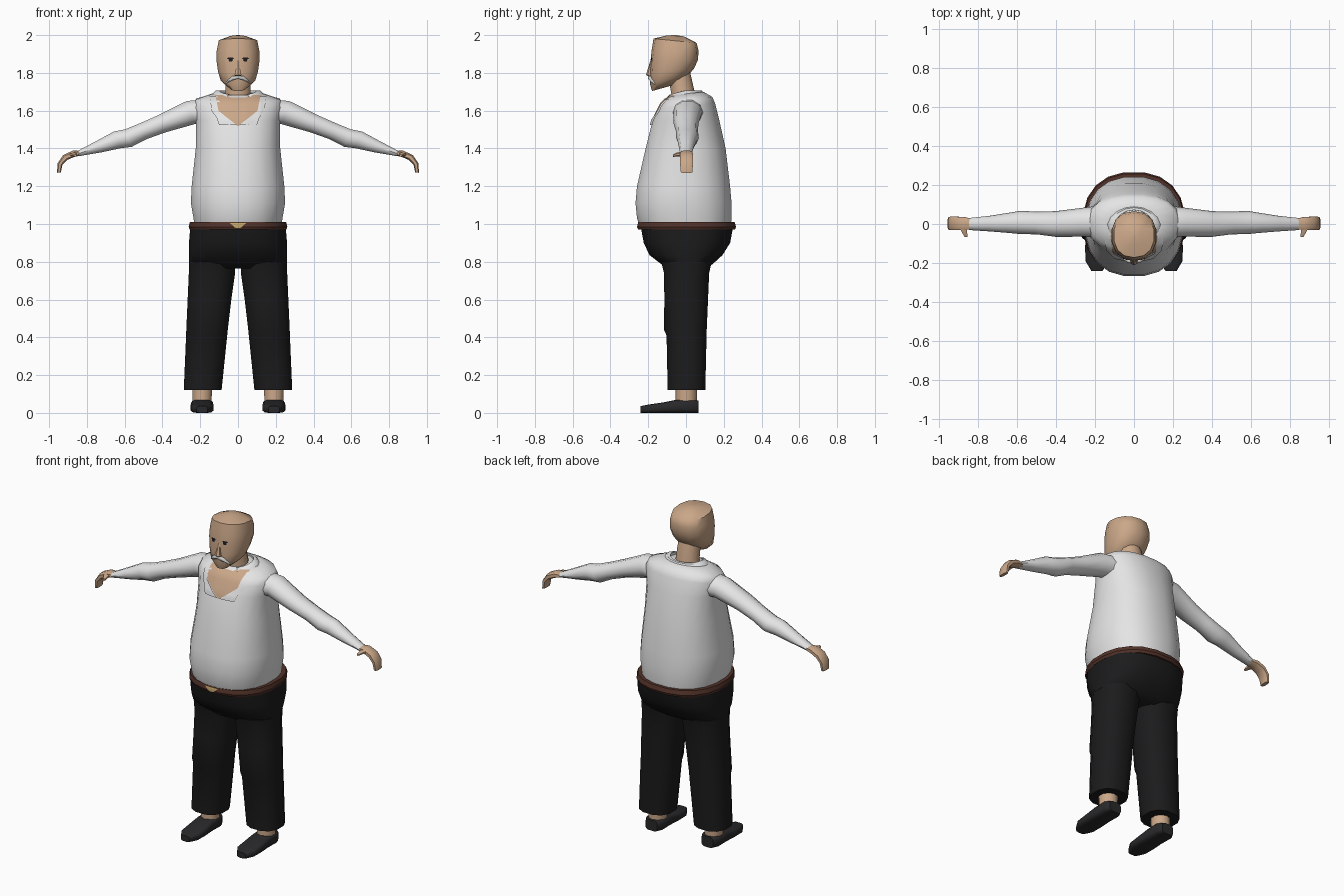
import bpy, bmesh, math
from mathutils import Vector
from mathutils.bvhtree import BVHTree


def material(name, r, g, b):
    m = bpy.data.materials.new(name)
    m.diffuse_color = (r, g, b, 1)
    return m


SKIN = material("skin", 0.60, 0.39, 0.25)
SHIRT = material("white_cloth", 0.78, 0.78, 0.78)
PANTS = material("black_cloth", 0.011, 0.011, 0.012)
LEATHER = material("brown_leather", 0.085, 0.032, 0.022)
SHOE = material("dark_leather", 0.022, 0.022, 0.024)
GOLD = material("brass", 0.55, 0.38, 0.14)
HAIR = material("grey_hair", 0.62, 0.62, 0.60)
DARK = material("eye_dark", 0.012, 0.01, 0.01)


def finish(name, bm, mat, mirror=False, angle=50):
    bmesh.ops.recalc_face_normals(bm, faces=bm.faces)
    me = bpy.data.meshes.new(name)
    bm.to_mesh(me)
    bm.free()
    me.materials.append(mat)
    ob = bpy.data.objects.new(name, me)
    bpy.context.collection.objects.link(ob)
    if mirror:
        ob.modifiers.new("mirror", 'MIRROR').use_mirror_merge = False
    bpy.ops.object.select_all(action='DESELECT')
    ob.select_set(True)
    bpy.context.view_layer.objects.active = ob
    bpy.ops.object.shade_smooth_by_angle(angle=math.radians(angle))
    return ob


def loft(name, rings, mat, n=12, p=2.0, mirror=False, angle=50):
    """Skin over rings given as (centre, half-axis u, half-axis v)."""
    bm = bmesh.new()
    loops = []
    for c, u, v in rings:
        c, u, v = Vector(c), Vector(u), Vector(v)
        loop = []
        for i in range(n):
            a = math.tau * (i + 0.5) / n
            ca, sa = math.cos(a), math.sin(a)
            ca = math.copysign(abs(ca) ** (2 / p), ca)
            sa = math.copysign(abs(sa) ** (2 / p), sa)
            loop.append(bm.verts.new(c + u * ca + v * sa))
        loops.append(loop)
    for a, b in zip(loops, loops[1:]):
        for i in range(n):
            j = (i + 1) % n
            bm.faces.new((a[i], a[j], b[j], b[i]))
    bm.faces.new(loops[0])
    bm.faces.new(loops[-1])
    return finish(name, bm, mat, mirror, angle)


def upright(rows, x=0.0):
    """Rows of (z, half width, y front, y back, tilt) as horizontal rings."""
    out = []
    for z, rx, y0, y1, t in rows:
        ry = (y1 - y0) / 2
        out.append(((x, (y0 + y1) / 2, z), (rx, 0, 0), (0, ry, ry * t)))
    return out


def limb(rows):
    """Rows of (x, y, z, half thickness, half depth, direction in degrees)."""
    out = []
    for x, y, z, h, d, deg in rows:
        a = math.radians(deg)
        out.append(((x, y, z), (-h * math.sin(a), 0, h * math.cos(a)), (0, d, 0)))
    return out


def patch(name, target, rows, mat, off, mirror=False, cols=6, sub=4):
    """Thin plate laid on the front of target; rows are (z, x0, x1)."""
    me = target.data
    tree = BVHTree.FromPolygons([v.co for v in me.vertices],
                                [list(f.vertices) for f in me.polygons])
    bm = bmesh.new()
    fine = []
    for a, b in zip(rows, rows[1:]):
        fine += [[a[k] + (b[k] - a[k]) * s / sub for k in range(3)] for s in range(sub)]
    fine.append(rows[-1])
    grid = []
    for z, x0, x1 in fine:
        line = []
        for i in range(cols + 1):
            x = x0 + (x1 - x0) * i / cols
            hit = tree.ray_cast(Vector((x, -1, z)), Vector((0, 1, 0)))[0]
            line.append(bm.verts.new((x, (hit.y if hit else -0.1) - off, z)))
        grid.append(line)
    for a, b in zip(grid, grid[1:]):
        for i in range(cols):
            bm.faces.new((a[i], a[i + 1], b[i + 1], b[i]))
    ob = finish(name, bm, mat, mirror)
    if ob.data.polygons[0].normal.y > 0:
        ob.data.flip_normals()
    return ob


# Shirt body with round belly
torso = loft("shirt_body", upright([
    (0.99, 0.232, -0.248, 0.240, 0), (1.03, 0.238, -0.262, 0.244, 0),
    (1.11, 0.252, -0.270, 0.244, 0), (1.20, 0.248, -0.262, 0.236, 0),
    (1.40, 0.226, -0.216, 0.212, 0), (1.55, 0.226, -0.178, 0.178, 0),
    (1.625, 0.240, -0.150, 0.155, 0.1), (1.66, 0.225, -0.130, 0.140, 0.1),
    (1.69, 0.135, -0.090, 0.095, 0.1)]), SHIRT, n=20, p=2.3)

# Sleeves
loft("sleeves", limb([
    (0.17, 0.01, 1.59, 0.075, 0.085, -15), (0.25, 0.01, 1.59, 0.068, 0.075, -20),
    (0.40, 0.00, 1.532, 0.052, 0.066, -20), (0.50, 0.005, 1.492, 0.048, 0.058, -19),
    (0.58, 0.008, 1.455, 0.052, 0.060, -20), (0.64, 0.006, 1.445, 0.050, 0.052, -22),
    (0.74, 0.002, 1.408, 0.034, 0.040, -25), (0.845, 0.0, 1.373, 0.015, 0.031, -20)]),
    SHIRT, n=10, mirror=True)

# Hands bent down at the fingers, with thumbs pointing forward
loft("hands", limb([
    (0.82, 0.0, 1.376, 0.012, 0.026, -12), (0.87, 0.002, 1.372, 0.018, 0.035, -15),
    (0.915, 0.003, 1.352, 0.018, 0.037, -40), (0.942, 0.003, 1.318, 0.014, 0.036, -75),
    (0.948, 0.003, 1.272, 0.011, 0.032, -95)]), SKIN, n=8, p=2.8, mirror=True)
loft("thumbs", [
    ((0.875, -0.020, 1.370), (0.022, 0, 0), (0, 0, 0.013)),
    ((0.868, -0.048, 1.368), (0.014, 0, 0), (0, 0, 0.010)),
    ((0.862, -0.068, 1.362), (0.008, 0, 0), (0, 0, 0.007))], SKIN, n=6, mirror=True)

# Belt and buckle
belt = loft("belt", upright([
    (0.970, 0.258, -0.256, 0.262, 0), (0.985, 0.264, -0.262, 0.268, 0),
    (1.010, 0.258, -0.256, 0.260, 0)]), LEATHER, n=20, p=2.3, angle=30)
patch("buckle", belt, [(1.004, -0.042, 0.042), (0.978, -0.012, 0.012)], GOLD, 0.004, sub=2)

# Trousers: hips and two straight legs
loft("trouser_hips", upright([
    (0.765, 0.200, -0.110, 0.110, 0), (0.79, 0.262, -0.135, 0.145, 0),
    (0.835, 0.263, -0.195, 0.195, 0), (0.90, 0.262, -0.226, 0.236, 0),
    (0.975, 0.256, -0.240, 0.250, 0)]), PANTS, n=20, p=2.5)
legs = [(0.12, 0.187, 0.103, -0.100, 0.105), (0.41, 0.166, 0.112, -0.106, 0.112),
        (0.44, 0.164, 0.113, -0.120, 0.113), (0.60, 0.151, 0.119, -0.118, 0.120),
        (0.74, 0.138, 0.126, -0.120, 0.126), (0.80, 0.136, 0.126, -0.135, 0.140)]
loft("trouser_legs", [((x, (a + b) / 2, z), (r, 0, 0), (0, (b - a) / 2, 0))
                      for z, x, r, a, b in legs], PANTS, n=12, p=2.4, mirror=True)

# Ankles and shoes
loft("ankles", upright([(0.04, 0.052, -0.055, 0.058, 0), (0.16, 0.056, -0.055, 0.060, 0)], 0.19),
     SKIN, n=10, mirror=True)
shoe = [(0.065, 0.040, 0.066), (0.03, 0.060, 0.070), (-0.05, 0.058, 0.070),
        (-0.12, 0.062, 0.056), (-0.19, 0.060, 0.046), (-0.24, 0.030, 0.036)]
loft("shoes", [((0.19, y, h / 2), (w, 0, 0), (0, 0, h / 2)) for y, w, h in shoe],
     SHOE, n=12, p=4, mirror=True)

# Neck and head
loft("neck", upright([(1.60, 0.085, -0.09, 0.06, 0), (1.69, 0.070, -0.08, 0.050, 0),
                      (1.80, 0.066, -0.10, 0.025, 0)]), SKIN, n=12)
head = loft("head", upright([
    (1.722, 0.045, -0.180, -0.050, 0.28), (1.765, 0.093, -0.190, 0.015, 0.26),
    (1.81, 0.108, -0.190, 0.042, 0.1), (1.87, 0.117, -0.187, 0.064, 0),
    (1.92, 0.115, -0.182, 0.066, 0), (1.97, 0.104, -0.172, 0.056, -0.1),
    (1.995, 0.040, -0.105, -0.010, -0.05), (2.0, 0.004, -0.064, -0.056, 0)]),
    SKIN, n=14, p=2.3)

# Nose wedge
loft("nose", [((0, -0.181, 1.865), (0.008, 0, 0), (0, 0.008, 0)),
              ((0, -0.190, 1.815), (0.014, 0, 0), (0, 0.014, 0)),
              ((0, -0.192, 1.790), (0.021, 0, 0), (0, 0.020, 0)),
              ((0, -0.186, 1.780), (0.014, 0, 0), (0, 0.010, 0))], SKIN, n=6)

# Moustache
loft("moustache", [((0.0, -0.194, 1.778), (0, 0.009, 0), (0, 0, 0.009)),
                   ((0.030, -0.190, 1.772), (0, 0.010, 0), (0, 0, 0.012)),
                   ((0.052, -0.178, 1.757), (0, 0.009, 0), (0, 0, 0.008)),
                   ((0.066, -0.166, 1.742), (0, 0.003, 0), (0, 0, 0.003))],
     HAIR, n=8, mirror=True)

# Eyes: pale almond, dark centre, dark lid line
patch("eye_whites", head, [(1.876, 0.030, 0.048), (1.868, 0.022, 0.056), (1.861, 0.032, 0.046)],
      HAIR, 0.002, True, 4, 2)
patch("pupils", head, [(1.877, 0.030, 0.048), (1.868, 0.027, 0.051), (1.860, 0.032, 0.046)],
      DARK, 0.004, True, 4, 2)
patch("eyelids", head, [(1.882, 0.028, 0.050), (1.874, 0.019, 0.060)], DARK, 0.003, True, 4, 2)

# Bare chest in the open neckline, with lapels beside it
patch("chest", torso, [(1.682, -0.122, 0.122), (1.60, -0.105, 0.105), (1.52, -0.004, 0.004)],
      SKIN, 0.004, cols=10)
patch("lapels", torso, [(1.675, 0.118, 0.150), (1.60, 0.104, 0.140), (1.56, 0.054, 0.112),
                        (1.525, 0.008, 0.100)], SHIRT, 0.009, True)

# Folded collar, open at the front
bm = bmesh.new()
profile = [(0.095, 0.078, 1.670), (0.098, 0.080, 1.708), (0.118, 0.092, 1.706), (0.160, 0.118, 1.668)]
strips = []
for i in range(15):
    a = math.radians(-62 + 304 * i / 14)
    drop = 0.025 * max(0, -math.sin(a))
    strips.append([bm.verts.new((rx * math.cos(a), ry * math.sin(a) - 0.008, z - drop))
                   for rx, ry, z in profile])
for a, b in zip(strips, strips[1:]):
    for k in range(3):
        bm.faces.new((a[k], b[k], b[k + 1], a[k + 1]))
collar = finish("collar", bm, SHIRT, angle=40)
solid = collar.modifiers.new("thickness", 'SOLIDIFY')
solid.thickness = 0.008
